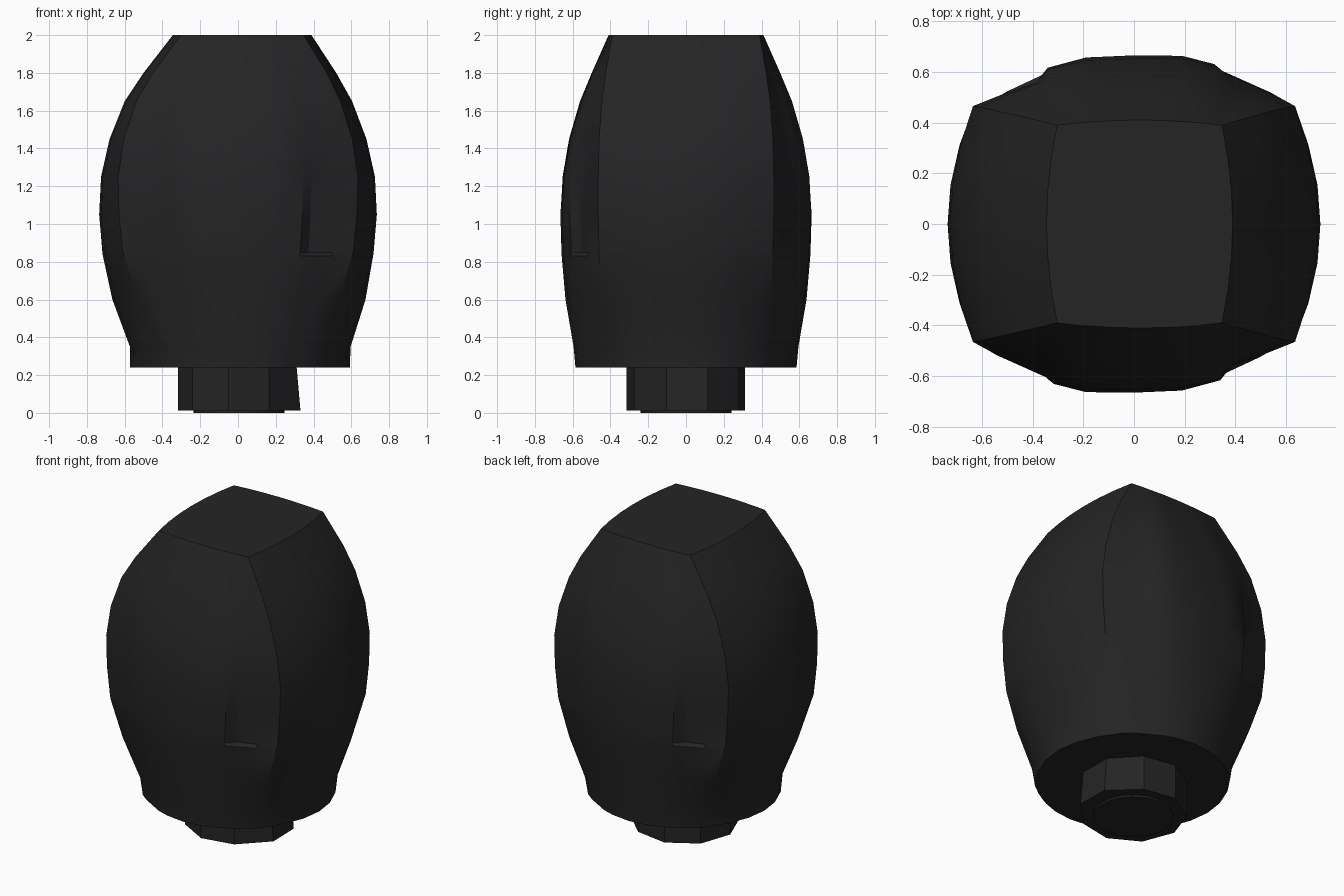
import bpy, bmesh, math

cube = bpy.data.objects.get("Cube")
if cube:
    bpy.data.objects.remove(cube)

black = bpy.data.materials.new("matte_black")
black.use_nodes = True
black.diffuse_color = (0.018, 0.018, 0.018, 1)
black.node_tree.nodes["Principled BSDF"].inputs["Base Color"].default_value = black.diffuse_color


def finish(name, bm):
    bmesh.ops.recalc_face_normals(bm, faces=bm.faces)
    mesh = bpy.data.meshes.new(name)
    bm.to_mesh(mesh)
    bm.free()
    obj = bpy.data.objects.new(name, mesh)
    bpy.context.collection.objects.link(obj)
    mesh.materials.append(black)
    bpy.ops.object.select_all(action='DESELECT')
    obj.select_set(True)
    bpy.context.view_layer.objects.active = obj
    bpy.ops.object.shade_smooth_by_angle(angle=math.radians(30))
    return obj


def loft(name, sections):
    bm = bmesh.new()
    rings = [[bm.verts.new(p) for p in s] for s in sections]
    n = len(rings[0])
    for low, high in zip(rings, rings[1:]):
        for i in range(n):
            j = (i + 1) % n
            bm.faces.new((low[i], low[j], high[j], high[i]))
    bm.faces.new(rings[0])
    bm.faces.new(rings[-1])
    return finish(name, bm)


# Body levels: z, half width, half depth, corner x, corner y,
# x shift, left step position, left step height, right recess depth
LEVELS = [
    (0.24, .582, .585, .414, .414, .010, .46, 0, 0),
    (0.35, .584, .595, .430, .420, .012, .46, 0, 0),
    (0.60, .670, .638, .530, .450, .005, .46, .004, 0),
    (0.83, .715, .658, .605, .460, 0, .48, .010, 0),
    (0.85, .718, .659, .610, .460, 0, .48, .011, .032),
    (1.05, .735, .665, .630, .465, 0, .50, .016, .032),
    (1.25, .725, .652, .635, .465, 0, .52, .018, .026),
    (1.45, .680, .615, .605, .460, 0, .55, .018, 0),
    (1.65, .602, .555, .540, .445, .002, .58, .016, 0),
    (1.80, .510, .495, .460, .425, .010, .64, .010, 0),
    (2.00, .367, .410, .325, .390, .022, .74, 0, 0),
]


def body_section(z, hx, hy, cx, cy, shift, step, rise, recess):
    half = []
    # Front: raised centre panel, with a recess at the right-hand end
    columns = [(-1, 0), (-.86, 0), (-step - .05, 0), (-step, rise), (-.3, rise), (0, 0),
               (.3, rise * .6), (.54, rise * .6), (.61, -recess), (.82, -recess * .6), (1, 0)]
    for u, out in columns:
        half.append((u * cx, -(cy + (hy - cy) * (1 - u * u) + out * (abs(u) < .99))))
    # Gently bulging side
    for v in (-.67, -.33, 0, .33, .67):
        half.append((cx + (hx - cx) * (1 - v * v), v * cy))
    # The back half is the front half turned around
    ring = half + [(-x, -y) for x, y in half]
    return [(x + shift, y, z) for x, y in ring]


loft("knob_body", [body_section(*level) for level in LEVELS])


# Faceted neck, flaring slightly on one side at its foot
def neck_section(z, flare):
    angles = [math.radians(21 + 40 * k) for k in range(9)]
    ring = [(.318 * math.cos(a), .318 * math.sin(a)) for a in angles]
    return [(x * (flare if x > .25 else 1), y, z) for x, y in ring]


loft("neck", [neck_section(.012, 1.1), neck_section(.25, 1.03)])

# Round foot
bm = bmesh.new()
bmesh.ops.create_cone(bm, cap_ends=True, segments=32, radius1=.24, radius2=.24, depth=.02)
bmesh.ops.translate(bm, verts=bm.verts, vec=(.005, 0, .01))
finish("foot_disc", bm)
